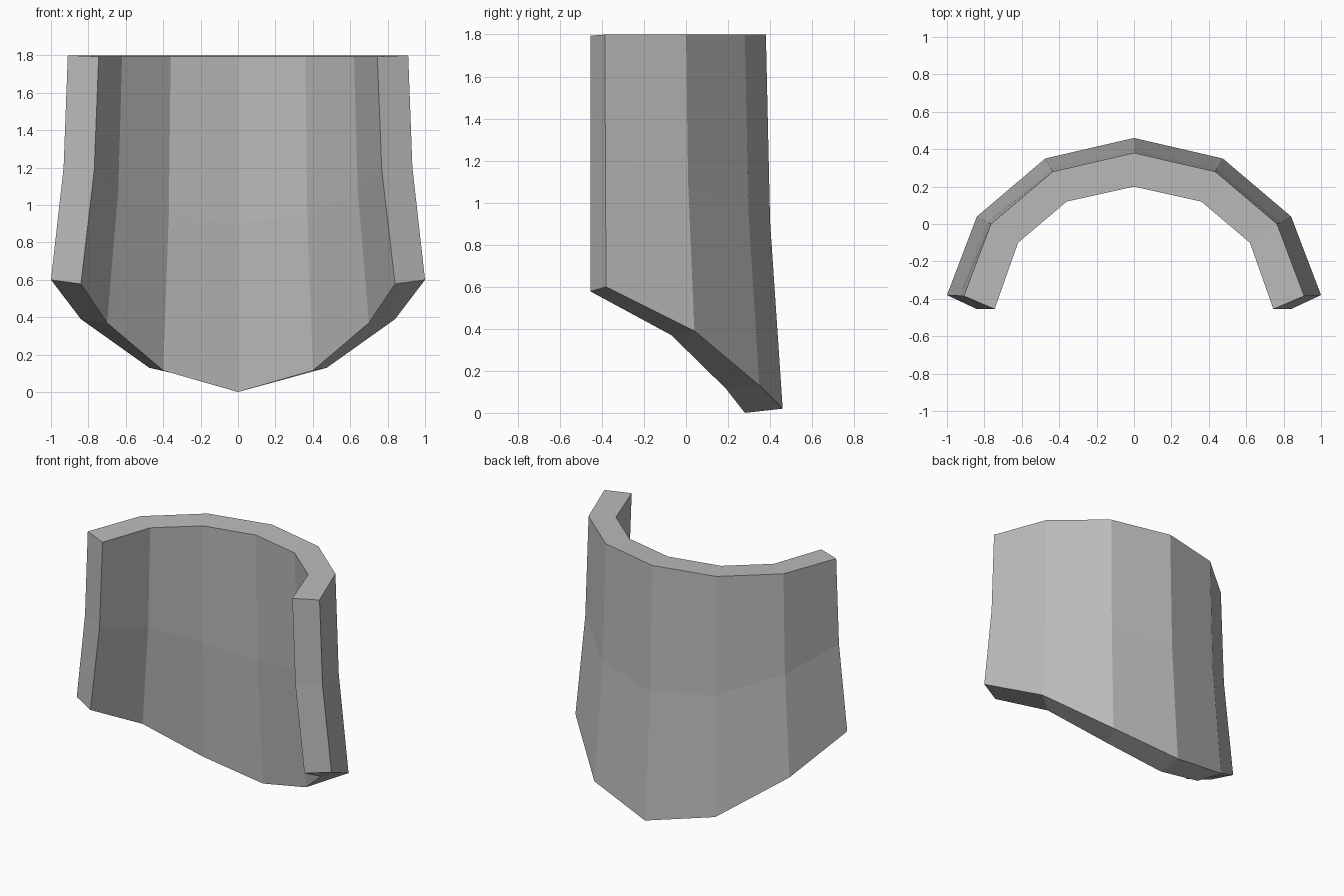
import bpy
import bmesh
from mathutils import Vector

cube = bpy.data.objects.get("Cube")
if cube:
    bpy.data.objects.remove(cube, do_unlink=True)

grey = bpy.data.materials.new("plain_grey")
grey.use_nodes = True
colour = (0.5, 0.5, 0.5, 1)
grey.diffuse_color = colour
grey.node_tree.nodes["Principled BSDF"].inputs["Base Color"].default_value = colour

# Half rims, from the open end to the middle of the back
outer_top = [(0.91, -0.385, 1.8), (0.765, 0, 1.8), (0.435, 0.28, 1.8), (0, 0.38, 1.8)]
outer_low = [(1.0, -0.38, 0.6), (0.84, 0.04, 0.39), (0.475, 0.35, 0.13), (0, 0.46, 0.02)]
inner_top = [(0.745, -0.455, 1.794), (0.62, -0.1, 1.794), (0.36, 0.12, 1.794), (0, 0.2, 1.794)]
inner_low = [(0.84, -0.455, 0.578), (0.7, -0.07, 0.37), (0.4, 0.19, 0.115), (0, 0.28, 0)]


def full(half):
    """Mirror a half rim into a whole one."""
    pts = [Vector(p) for p in half]
    return pts + [Vector((-p.x, p.y, p.z)) for p in reversed(pts[:-1])]


def middle(top, low):
    """Row halfway down that flares less than the bottom edge."""
    row = []
    for a, b in zip(top, low):
        p = a.lerp(b, 0.25)
        p.z = (a.z + b.z) / 2
        row.append(p)
    return row


# Curved plate: closed loop of rows running down the outside and up the inside
ot, ol, it, il = map(full, (outer_top, outer_low, inner_top, inner_low))
rows = [ot, middle(ot, ol), ol, il, middle(it, il), it]

bm = bmesh.new()
grid = [[bm.verts.new(p) for p in row] for row in rows]
count = len(grid)
for i, row in enumerate(grid):
    nxt = grid[(i + 1) % count]
    for j in range(len(row) - 1):
        bm.faces.new((row[j], row[j + 1], nxt[j + 1], nxt[j]))

# Flat ends of the opening, one quad per row
for j in (0, -1):
    for k in (0, 1):
        bm.faces.new((grid[k][j], grid[k + 1][j], grid[4 - k][j], grid[5 - k][j]))

bmesh.ops.recalc_face_normals(bm, faces=bm.faces)
mesh = bpy.data.meshes.new("curved_plate")
bm.to_mesh(mesh)
bm.free()
mesh.materials.append(grey)
plate = bpy.data.objects.new("curved_plate", mesh)
bpy.context.collection.objects.link(plate)
